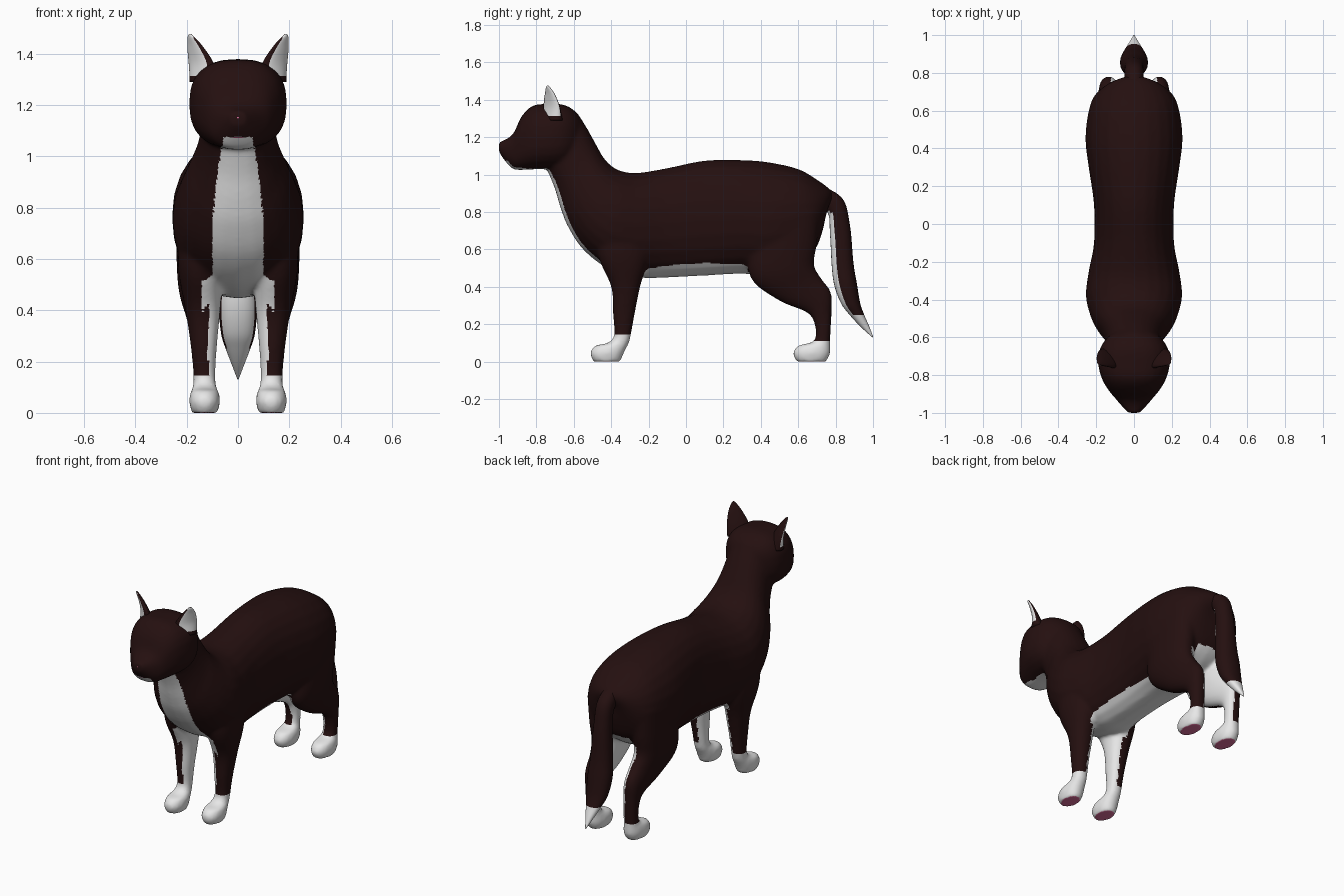
import bpy, bmesh
from math import cos, sin, pi, copysign
from mathutils import Vector

if "Cube" in bpy.data.objects:
    bpy.data.objects.remove(bpy.data.objects["Cube"])


def material(name, colour):
    m = bpy.data.materials.new(name)
    m.use_nodes = True
    m.diffuse_color = (*colour, 1)
    m.node_tree.nodes["Principled BSDF"].inputs["Base Color"].default_value = (*colour, 1)
    return m


DARK, WHITE, PINK, BLACK = range(4)
PALETTE = [material("dark_brown_fur", (.018, .005, .005)),
           material("white_fur", (.8, .8, .8)),
           material("pink_skin", (.7, .15, .32)),
           material("near_black_eye", (.008, .003, .003))]


def ring(centre, u, v, power=2.0, count=24):
    """Superellipse spanned by the half axes u and v."""
    points = []
    for i in range(count):
        a = 2 * pi * i / count
        c, s = [copysign(abs(t) ** (2 / power), t) for t in (cos(a), sin(a))]
        points.append(Vector(centre) + u * c + v * s)
    return points


def skin(bm, rings, steps=5):
    """Closed tube running smoothly through the rings."""
    smooth = []
    last = len(rings) - 1
    for i in range(last):
        quad = (rings[max(i - 1, 0)], rings[i], rings[i + 1], rings[min(i + 2, last)])
        for k in range(steps):
            t = k / steps
            smooth.append([b + ((c - a) * t + (2 * a - 5 * b + 4 * c - d) * t ** 2
                                + (3 * b - a - 3 * c + d) * t ** 3) / 2
                           for a, b, c, d in zip(*quad)])
    smooth.append(rings[-1])
    loops = [[bm.verts.new(p) for p in r] for r in smooth]
    for r, q in zip(loops, loops[1:]):
        for i in range(len(r)):
            j = (i + 1) % len(r)
            bm.faces.new((r[i], r[j], q[j], q[i]))
    bm.faces.new(loops[0])
    bm.faces.new(loops[-1])
    bmesh.ops.recalc_face_normals(bm, faces=bm.faces[:])


def loft(bm, sections, side=1, power=2.2):
    """Each section: two silhouette points (y, z, y, z), half width, centre x."""
    rings = []
    for ya, za, yb, zb, half, *x in sections:
        centre = (side * x[0] if x else 0, (ya + yb) / 2, (za + zb) / 2)
        rings.append(ring(centre, Vector((half, 0, 0)),
                          Vector((0, yb - ya, zb - za)) / 2, power))
    skin(bm, rings)


def make_object(name, bm):
    mesh = bpy.data.meshes.new(name)
    bm.to_mesh(mesh)
    bm.free()
    obj = bpy.data.objects.new(name, mesh)
    bpy.context.collection.objects.link(obj)
    return obj


def paint(obj, rule):
    mesh = obj.data
    mesh.materials.clear()
    for m in PALETTE:
        mesh.materials.append(m)
    for p in mesh.polygons:
        p.material_index = rule(p.center, p.normal)
    mesh.shade_smooth()


def mirror(obj):
    obj.modifiers.new("mirror", "MIRROR").use_mirror_merge = False


# Torso and neck, from rump to throat
bm = bmesh.new()
loft(bm, [(.75, .8, .79, .89, .05), (.73, .7, .76, .93, .13), (.69, .6, .69, .98, .2),
          (.6, .52, .6, 1.03, .24), (.45, .46, .45, 1.065, .257), (.3, .47, .3, 1.078, .24),
          (.1, .46, .1, 1.075, .212), (-.1, .45, -.1, 1.035, .212), (-.25, .45, -.25, 1.01, .24),
          (-.42, .5, -.33, 1.015, .255), (-.55, .6, -.39, 1.04, .235), (-.63, .72, -.44, 1.09, .2),
          (-.67, .82, -.48, 1.16, .165), (-.7, .92, -.53, 1.25, .145), (-.74, 1.02, -.58, 1.33, .14)])
# Head, from nape to muzzle
loft(bm, [(-.56, 1.15, -.56, 1.29, .08), (-.6, 1.08, -.6, 1.345, .14), (-.66, 1.04, -.66, 1.375, .18),
          (-.74, 1.03, -.74, 1.378, .19), (-.82, 1.028, -.82, 1.368, .17), (-.88, 1.025, -.88, 1.31, .135),
          (-.925, 1.03, -.92, 1.225, .1), (-.965, 1.07, -.96, 1.19, .066), (-1, 1.12, -1, 1.175, .03)],
     power=2.5)
# Legs with paws
front_leg = [(-.48, .8, -.2, .8, .09, .14), (-.47, .57, -.2, .57, .088, .146),
             (-.4, .4, -.245, .4, .068, .137), (-.39, .25, -.275, .25, .05, .133),
             (-.385, .14, -.295, .14, .043, .131), (-.42, .1, -.305, .1, .047, .13),
             (-.485, .085, -.315, .08, .055, .13), (-.512, .045, -.335, .04, .06, .13),
             (-.495, 0, -.35, 0, .05, .13)]
hind_leg = [(.4, .8, .72, .8, .1, .14), (.34, .6, .7, .63, .09, .15), (.35, .44, .685, .52, .083, .148),
            (.5, .325, .72, .45, .065, .138), (.65, .26, .775, .37, .05, .135),
            (.69, .19, .778, .26, .044, .132), (.69, .12, .772, .13, .043, .13),
            (.66, .1, .772, .1, .046, .13), (.6, .085, .772, .075, .055, .13),
            (.572, .045, .77, .04, .06, .13), (.59, 0, .75, 0, .05, .13)]
for side in (-1, 1):
    loft(bm, front_leg, side)
    loft(bm, hind_leg, side)

# Fuse the volumes into one smooth body
body = make_object("body", bm)
remesh = body.modifiers.new("fuse", "REMESH")
remesh.mode = "VOXEL"
remesh.voxel_size = .0105
relax = body.modifiers.new("relax", "SMOOTH")
relax.factor = .5
relax.iterations = 9
fused = bpy.data.meshes.new_from_object(
    body.evaluated_get(bpy.context.evaluated_depsgraph_get()))
body.modifiers.clear()
body.data = fused

# Clean cut lines at the top of the socks
FRONT_SOCK, HIND_SOCK = .145, .11
bm = bmesh.new()
bm.from_mesh(fused)
for height in (FRONT_SOCK, HIND_SOCK):
    bmesh.ops.bisect_plane(bm, geom=bm.verts[:] + bm.edges[:] + bm.faces[:],
                           plane_co=(0, 0, height), plane_no=(0, 0, 1))
bm.to_mesh(fused)
bm.free()


def body_colour(c, n):
    x, y, z = abs(c.x), c.y, c.z
    inward = -n.x * copysign(1, c.x)
    if z < .012 and n.z < -.93:
        return PINK
    sock = z < (FRONT_SOCK if y < 0 else HIND_SOCK)
    inner_leg = z < .56 and inward > .3
    belly = -.45 < y < .74 and z < .6 and n.z < -.3 and x < (.14 if y < .33 else .08)
    bib = y < -.35 and .42 < z < 1.04 and n.y < 0 and x < .1 - .25 * (z - .65) ** 2
    chin = y < -.6 and 1 < z < 1.075 and n.z < -.15 and x < .06
    return WHITE if sock or inner_leg or belly or bib or chin else DARK


paint(body, body_colour)

# Tail with white underside and tip
bm = bmesh.new()
loft(bm, [(.66, .84, .68, .96, .05), (.755, .8, .83, .88, .05), (.77, .68, .875, .74, .053),
          (.78, .5, .895, .53, .066), (.795, .4, .913, .42, .074), (.83, .31, .932, .31, .066),
          (.875, .25, .953, .25, .048), (.935, .185, .977, .195, .025), (.996, .13, 1, .135, .003)])
tail = make_object("tail", bm)
paint(tail, lambda c, n: WHITE if c.z < .25 or (n.y < -.45 and c.z < .8) else DARK)

# Ears facing forward and outward
bm = bmesh.new()
across, facing = Vector((.75, .66, 0)), Vector((.66, -.75, 0))
skin(bm, [ring(c, across * w, facing * t) for c, w, t in (
    ((.135, -.71, 1.29), .062, .04), ((.143, -.718, 1.36), .062, .024),
    ((.166, -.727, 1.425), .04, .014), ((.183, -.737, 1.465), .016, .008),
    ((.187, -.74, 1.477), .003, .003))])
ear = make_object("ears", bm)
paint(ear, lambda c, n: WHITE if n.dot(facing) > .2 and c.z > 1.315
      and c.x > .122 + .5 * (c.z - 1.36) else DARK)
mirror(ear)


def ball(name, centre, size, rule):
    bm = bmesh.new()
    bmesh.ops.create_uvsphere(bm, u_segments=32, v_segments=24, radius=1)
    bmesh.ops.scale(bm, vec=size, verts=bm.verts)
    bmesh.ops.translate(bm, vec=centre, verts=bm.verts)
    obj = make_object(name, bm)
    paint(obj, rule)
    return obj


# Eyes, nose and mouth
eyes = ball("eyes", (.083, -.863, 1.22), (.038, .038, .038),
            lambda c, n: BLACK if n.y < -.9 else DARK if n.y < -.55 else WHITE)
mirror(eyes)
ball("nose", (0, -.982, 1.15), (.026, .018, .015), lambda c, n: PINK)
ball("mouth", (0, -.948, 1.074), (.045, .02, .005), lambda c, n: PINK)
